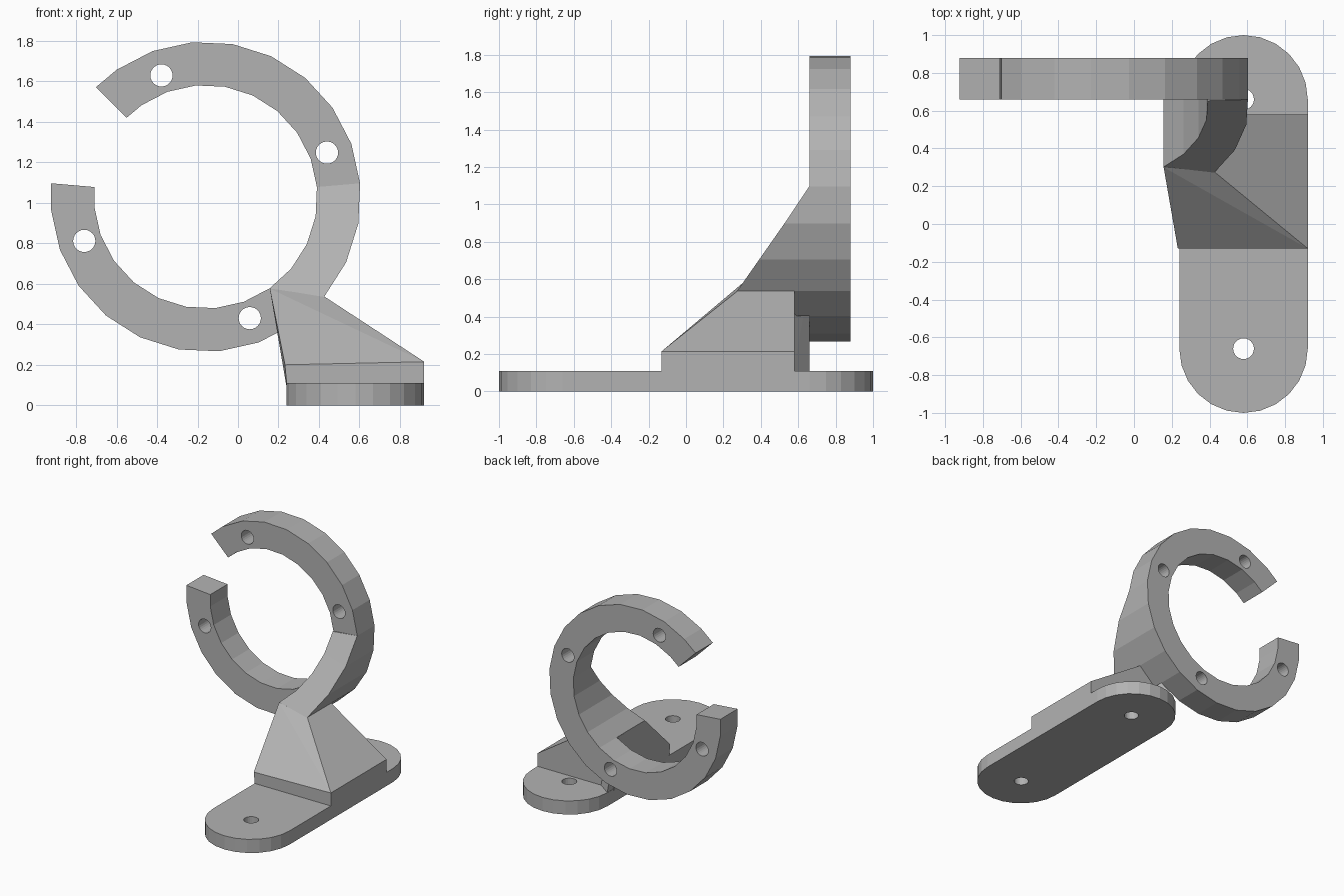
import bpy, bmesh, math
from mathutils import Matrix

if "Cube" in bpy.data.objects:
    bpy.data.objects.remove(bpy.data.objects["Cube"])

CX, CZ, R_OUT, R_IN = -0.16, 1.03, 0.766, 0.552
Y_FRONT, Y_BACK = 0.66, 0.88

grey = bpy.data.materials.new("plain_grey")
grey.diffuse_color = (0.45, 0.45, 0.45, 1)
grey.use_nodes = True
grey.node_tree.nodes["Principled BSDF"].inputs["Base Color"].default_value = grey.diffuse_color


def finish(bm, name):
    bmesh.ops.recalc_face_normals(bm, faces=bm.faces)
    mesh = bpy.data.meshes.new(name)
    bm.to_mesh(mesh)
    bm.free()
    mesh.materials.append(grey)
    ob = bpy.data.objects.new(name, mesh)
    bpy.context.collection.objects.link(ob)
    return ob


def hull(name, points):
    bm = bmesh.new()
    for p in points:
        bm.verts.new(p)
    res = bmesh.ops.convex_hull(bm, input=bm.verts)
    junk = [g for g in res["geom_interior"] if isinstance(g, bmesh.types.BMVert)]
    bmesh.ops.delete(bm, geom=junk, context='VERTS')
    bmesh.ops.dissolve_limit(bm, angle_limit=0.01, verts=bm.verts, edges=bm.edges)
    return finish(bm, name)


def arc(name, angles, front, back):
    """Sweep a rectangular section round the ring centre; front is y as a function of z."""
    bm = bmesh.new()
    rows = []
    for a in angles:
        c, s = math.cos(math.radians(a)), math.sin(math.radians(a))
        row = []
        for r, is_front in ((R_IN, 1), (R_OUT, 1), (R_OUT, 0), (R_IN, 0)):
            z = CZ + r * s
            row.append(bm.verts.new((CX + r * c, front(z) if is_front else back, z)))
        rows.append(row)
    for p, q in zip(rows, rows[1:]):
        for i in range(4):
            j = (i + 1) % 4
            bm.faces.new((p[i], p[j], q[j], q[i]))
    bm.faces.new(rows[0])
    bm.faces.new(rows[-1])
    return finish(bm, name)


def drill(ob, centres, along_y):
    """Cut round screw holes."""
    bm = bmesh.new()
    for c in centres:
        m = Matrix.Translation(c)
        if along_y:
            m = m @ Matrix.Rotation(math.pi / 2, 4, 'X')
        bmesh.ops.create_cone(bm, cap_ends=True, segments=24, radius1=0.055,
                              radius2=0.055, depth=0.5, matrix=m)
    cutter = finish(bm, "hole_cutter")
    cutter.hide_render = True
    mod = ob.modifiers.new("holes", 'BOOLEAN')
    mod.operation, mod.solver, mod.object = 'DIFFERENCE', 'EXACT', cutter
    bpy.context.view_layer.objects.active = ob
    bpy.ops.object.modifier_apply(modifier=mod.name)
    bpy.data.objects.remove(cutter)


# Base plate with rounded ends and two screw holes
outline = []
for side, start in ((1, 0), (-1, 180)):
    for k in range(13):
        a = math.radians(start + 15 * k)
        outline.append((0.58 + 0.34 * math.cos(a), side * 0.66 + 0.34 * math.sin(a)))
base = hull("base_plate", [(x, y, z) for x, y in outline for z in (0, 0.11)])
drill(base, [(0.58, 0.66, 0.05), (0.58, -0.66, 0.05)], False)

# Open ring with four holes
ring = arc("open_ring", [135] + list(range(125, -176, -15)) + [-185],
           lambda z: Y_FRONT, Y_BACK)
holes = [math.radians(20 + 90 * k) for k in range(4)]
drill(ring, [(CX + 0.638 * math.cos(a), 0.77, CZ + 0.638 * math.sin(a)) for a in holes], True)

# Ring brace: part of the ring carried forward to a sloping plane
arc("ring_brace", range(5, -56, -15),
    lambda z: min(0.30 + (z - 0.575) * 0.70, Y_FRONT - 0.001), Y_FRONT)

# Sloped foot block on the base
hull("foot_block", [
    (0.245, -0.13, 0.06), (0.92, -0.13, 0.06), (0.232, -0.13, 0.20), (0.92, -0.13, 0.215),
    (0.427, 0.275, 0.537), (0.157, 0.30, 0.577),
    (0.245, 0.58, 0.06), (0.92, 0.58, 0.06), (0.92, 0.58, 0.215),
    (0.427, 0.58, 0.537), (0.157, 0.58, 0.577)])

# Small wedge joining the block to the ring
hull("rear_wedge", [(0.245, 0.66, 0.09), (0.245, 0.57, 0.09), (0.37, 0.57, 0.09),
                    (0.157, 0.66, 0.575), (0.157, 0.57, 0.575), (0.28, 0.57, 0.56)])
